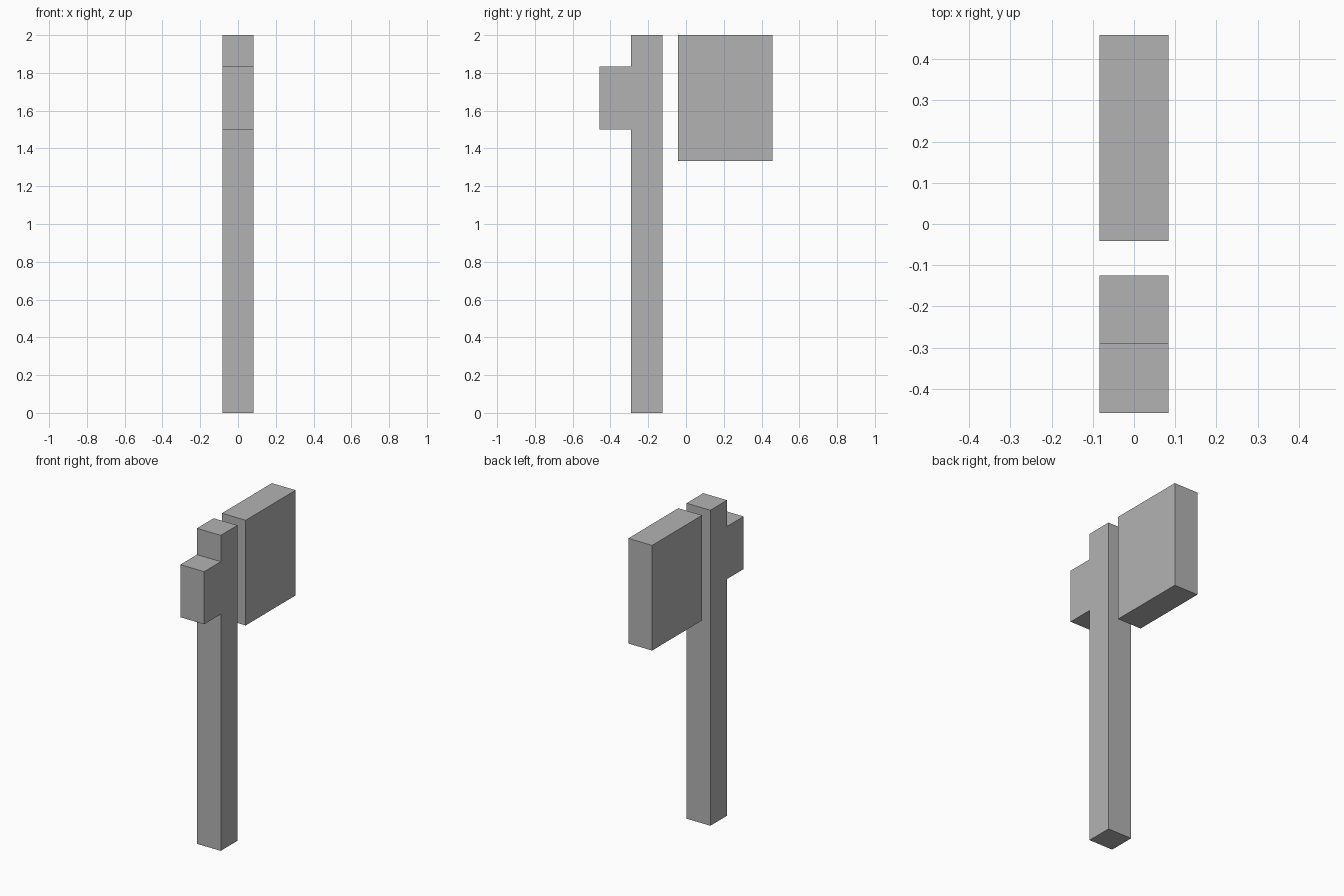
import bpy
import bmesh

if "Cube" in bpy.data.objects:
    bpy.data.objects.remove(bpy.data.objects["Cube"])

U = 1 / 12          # base grid unit
HALF_WIDTH = U      # every part is two units thick in x

grey = bpy.data.materials.new("plain grey")
grey.diffuse_color = (0.45, 0.45, 0.45, 1)
grey.use_nodes = True
grey.node_tree.nodes["Principled BSDF"].inputs["Base Color"].default_value = grey.diffuse_color


def slab(name, profile):
    """Extrude a (y, z) outline, given in grid units, across x."""
    bm = bmesh.new()
    face = bm.faces.new([bm.verts.new((-HALF_WIDTH, y * U, z * U)) for y, z in profile])
    ext = bmesh.ops.extrude_face_region(bm, geom=[face])
    moved = [v for v in ext["geom"] if isinstance(v, bmesh.types.BMVert)]
    bmesh.ops.translate(bm, verts=moved, vec=(2 * HALF_WIDTH, 0, 0))
    bmesh.ops.recalc_face_normals(bm, faces=bm.faces)
    mesh = bpy.data.meshes.new(name)
    bm.to_mesh(mesh)
    bm.free()
    mesh.materials.append(grey)
    obj = bpy.data.objects.new(name, mesh)
    bpy.context.collection.objects.link(obj)
    return obj


# Tall shaft with the short block projecting from its front
slab("shaft_with_block", [(-3.5, 0), (-1.5, 0), (-1.5, 24), (-3.5, 24),
                          (-3.5, 22), (-5.5, 22), (-5.5, 18), (-3.5, 18)])

# Broad head plate, separated from the shaft by a narrow gap
slab("head_plate", [(-0.5, 16), (5.5, 16), (5.5, 24), (-0.5, 24)])
